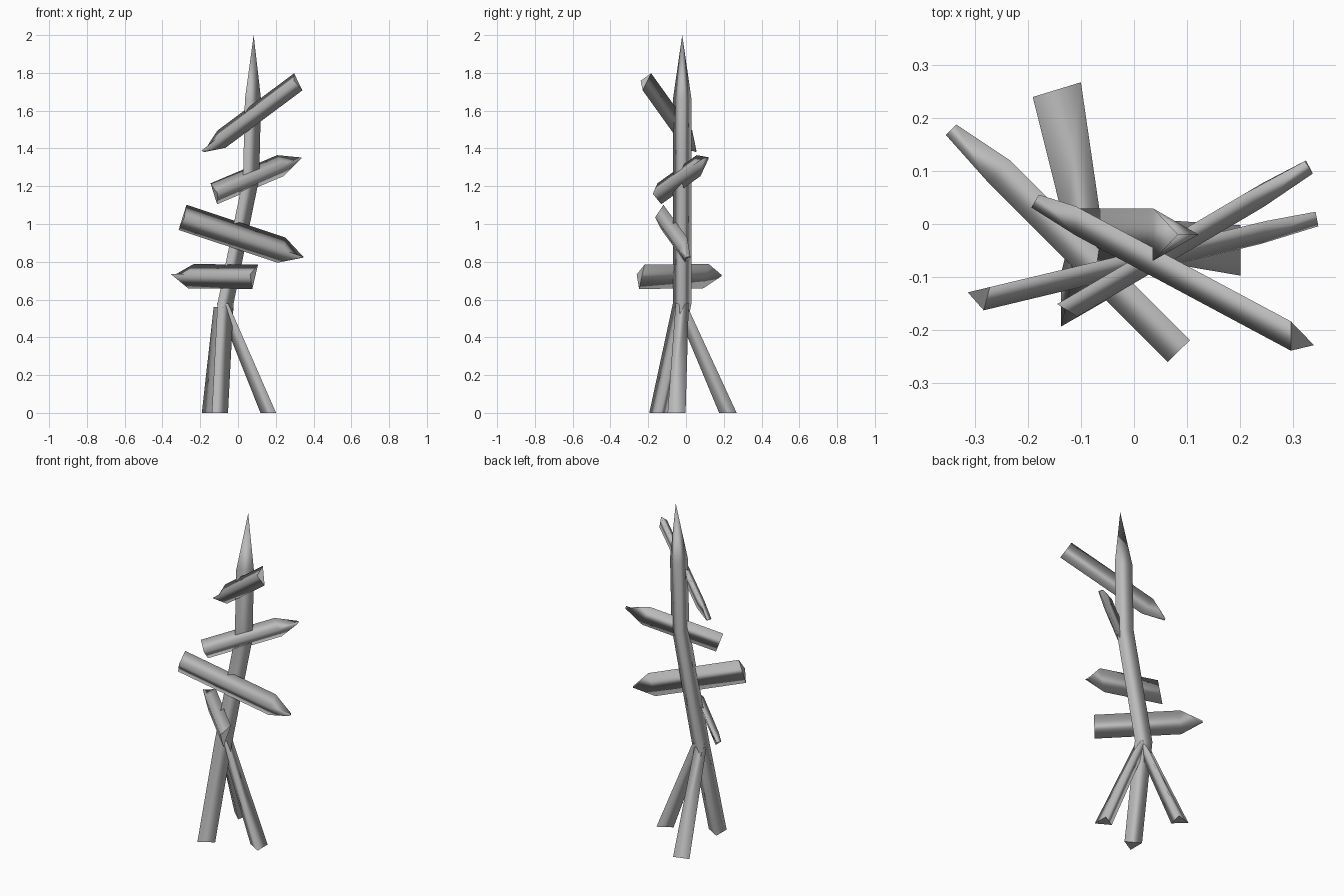
import bpy
import bmesh
import math
from mathutils import Vector, Matrix

cube = bpy.data.objects.get("Cube")
if cube:
    bpy.data.objects.remove(cube, do_unlink=True)

wood = bpy.data.materials.new("grey_wood")
wood.use_nodes = True
GREY = (0.5, 0.5, 0.5, 1)
wood.diffuse_color = GREY
wood.node_tree.nodes["Principled BSDF"].inputs["Base Color"].default_value = GREY


def loft(name, rings):
    """Skin a stack of three-point rings; a one-point ring makes a tip."""
    bm = bmesh.new()
    rows = [[bm.verts.new(p) for p in ring] for ring in rings]
    for a, b in zip(rows, rows[1:]):
        for i in range(3):
            j = (i + 1) % 3
            face = [a[i], a[j], b[0]] if len(b) == 1 else [a[i], a[j], b[j], b[i]]
            bm.faces.new(face).smooth = True
    for row in (rows[0], rows[-1]):
        if len(row) == 3:
            bm.faces.new(row)
    bmesh.ops.recalc_face_normals(bm, faces=bm.faces)
    mesh = bpy.data.meshes.new(name)
    bm.to_mesh(mesh)
    bm.free()
    mesh.materials.append(wood)
    obj = bpy.data.objects.new(name, mesh)
    bpy.context.collection.objects.link(obj)
    return obj


def triangle(centre, radius, angle):
    """Level triangle with one corner pointing along the angle in degrees."""
    c = Vector(centre)
    return [c + radius * Vector((math.cos(a), math.sin(a), 0))
            for a in (math.radians(angle + k * 120) for k in range(3))]


# Crooked post, sharpened at the top
post_path = [(-0.11, -0.145, 0), (-0.08, -0.02, 0.58),
             (0.055, -0.02, 1.24), (0.065, -0.02, 1.66)]
loft("post", [triangle(p, 0.057, 0) for p in post_path] + [[(0.083, -0.02, 2)]])

# Two props leaning against the post
for name, foot, top, angle in [("side_prop", (0.174, -0.05, 0), (-0.072, -0.02, 0.58), 180),
                               ("back_prop", (-0.138, 0.228, 0), (-0.09, -0.02, 0.56), -73)]:
    loft(name, [triangle(foot, 0.055, angle), triangle(top, 0.04, angle)])


def arrow_board(name, tail, tip, height, roll):
    """Pointed board with a flat back and a low ridge along its front."""
    tail, tip = Vector(tail), Vector(tip)
    axis = (tip - tail).normalized()
    out = axis.cross(Vector((0, 0, 1))).normalized()
    if out.y > 0:
        out = -out
    up = axis.cross(out)
    if up.z < 0:
        up = -up
    # Positive roll pushes the lower edge outwards
    c, s = math.cos(math.radians(roll)), math.sin(math.radians(roll))
    out, up = out * c + up * s, up * c - out * s

    def ring(p, h, d):
        back = p - out * d * 0.4
        return [back + up * h / 2, back - up * h / 2, p + out * d * 0.6]

    depth = 0.04
    shoulder = tip - axis * 0.12
    loft(name, [ring(tail, height, depth), ring(shoulder, height, depth),
                ring(tip, height * 0.06, depth * 0.7)])


# Arrow boards from the lowest to the highest
arrow_board("lowest_board", (0.08, -0.245, 0.725), (-0.345, 0.18, 0.73), 0.135, 18)
arrow_board("lower_board", (-0.29, -0.14, 1.035), (0.345, 0.012, 0.825), 0.14, 0)
arrow_board("upper_board", (-0.12, -0.155, 1.16), (0.33, 0.11, 1.35), 0.118, 0)
arrow_board("highest_board", (0.31, -0.22, 1.755), (-0.185, 0.045, 1.385), 0.11, 10)
